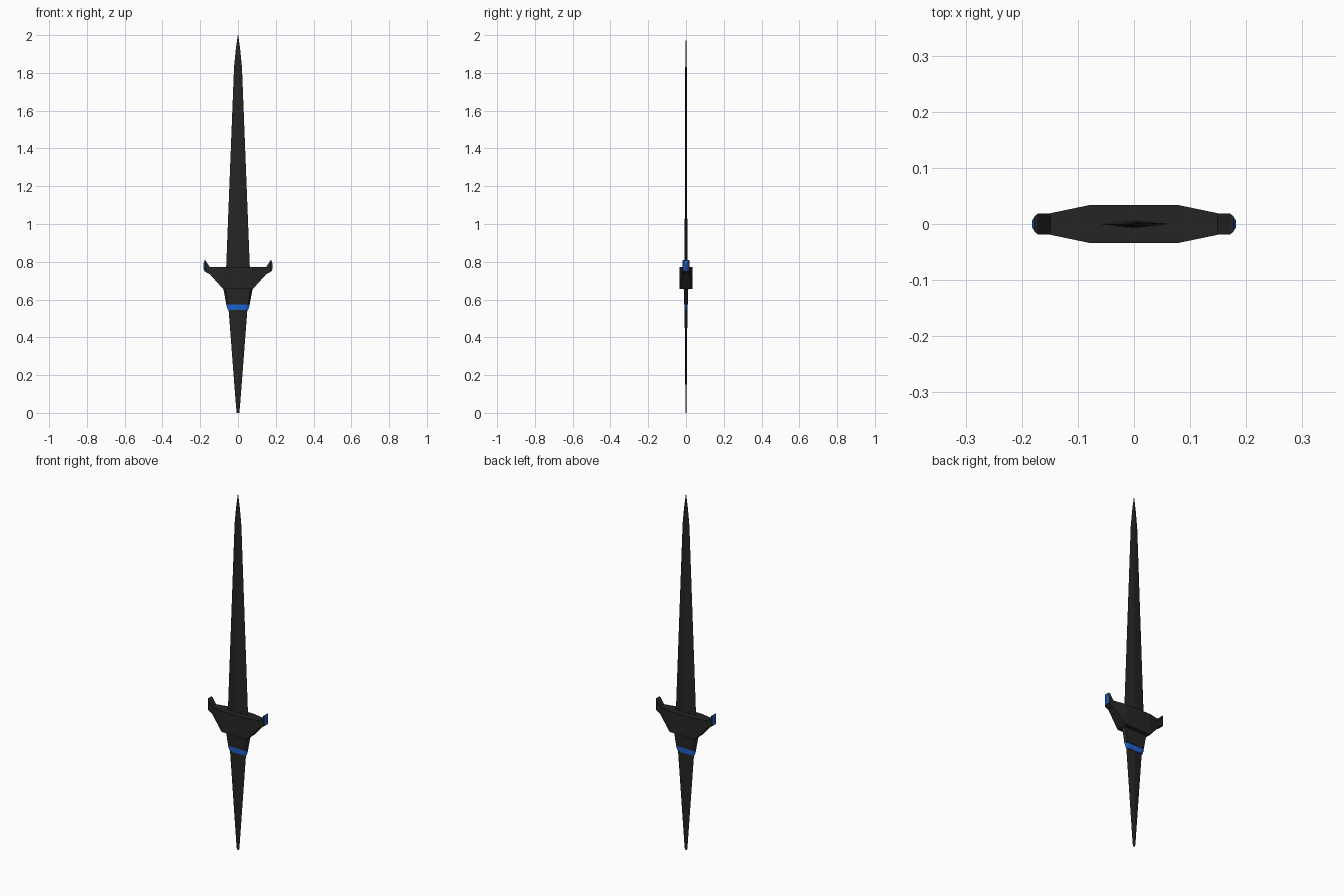
import bpy, bmesh

if "Cube" in bpy.data.objects:
    bpy.data.objects.remove(bpy.data.objects["Cube"])


def material(name, rgb):
    m = bpy.data.materials.new(name)
    m.diffuse_color = (*rgb, 1)
    m.use_nodes = True
    m.node_tree.nodes["Principled BSDF"].inputs["Base Color"].default_value = m.diffuse_color
    return m


BLACK = material("near_black", (0.0185, 0.0185, 0.0185))
BLUE = material("bright_blue", (0.014, 0.125, 0.62))


def loft(name, rings, mat):
    """Join matching point rings into one closed flat-shaded part."""
    bm = bmesh.new()
    loops = [[bm.verts.new(p) for p in ring] for ring in rings]
    n = len(loops[0])
    for a, b in zip(loops, loops[1:]):
        for i in range(n):
            j = (i + 1) % n
            bm.faces.new((a[i], a[j], b[j], b[i]))
    bm.faces.new(loops[0][::-1])
    bm.faces.new(loops[-1])
    bmesh.ops.recalc_face_normals(bm, faces=bm.faces)
    me = bpy.data.meshes.new(name)
    bm.to_mesh(me)
    bm.free()
    me.materials.append(mat)
    ob = bpy.data.objects.new(name, me)
    bpy.context.collection.objects.link(ob)
    return ob


def diamond(z, w, t):
    return [(-w, 0, z), (0, -t, z), (w, 0, z), (0, t, z)]


def hexagon(z, w, t, f=0.7):
    return [(-w, 0, z), (-w * f, -t, z), (w * f, -t, z),
            (w, 0, z), (w * f, t, z), (-w * f, t, z)]


def slab(x, y, z0, z1):
    return [(x, -y, z0), (x, y, z0), (x, y, z1), (x, -y, z1)]


# Blade with a ridged diamond section
loft("blade", [diamond(0.76, 0.063, 0.0075), diamond(1.83, 0.021, 0.004),
               diamond(1.93, 0.011, 0.0025), diamond(2.0, 0.001, 0.0005)], BLACK)

# Tapered spike-like grip
loft("grip", [diamond(0, 0.007, 0.002), diamond(0.04, 0.011, 0.003),
              diamond(0.55, 0.05, 0.0075)], BLACK)

# Coloured band and collar under the guard
loft("band", [hexagon(0.545, 0.053, 0.008), hexagon(0.575, 0.064, 0.009)], BLUE)
loft("collar", [hexagon(0.575, 0.062, 0.011, 0.85),
                hexagon(0.66, 0.078, 0.012, 0.85)], BLACK)

# Crossguard block, tapering towards both ends
half = [(0.078, 0.034, 0.655, 0.772), (0.15, 0.019, 0.735, 0.772)]
loft("crossguard", [slab(-x, *r) for x, *r in half[::-1]]
     + [slab(x, *r) for x, *r in half], BLACK)

# Upturned prongs with coloured outer edges
for side, s in (("left", -1), ("right", 1)):
    loft(side + "_prong", [slab(s * 0.149, 0.019, 0.734, 0.772),
                           slab(s * 0.171, 0.019, 0.746, 0.806),
                           slab(s * 0.177, 0.014, 0.75, 0.81)], BLACK)
    loft(side + "_prong_edge", [slab(s * 0.1765, 0.0138, 0.75, 0.809),
                                slab(s * 0.182, 0.006, 0.76, 0.79)], BLUE)
